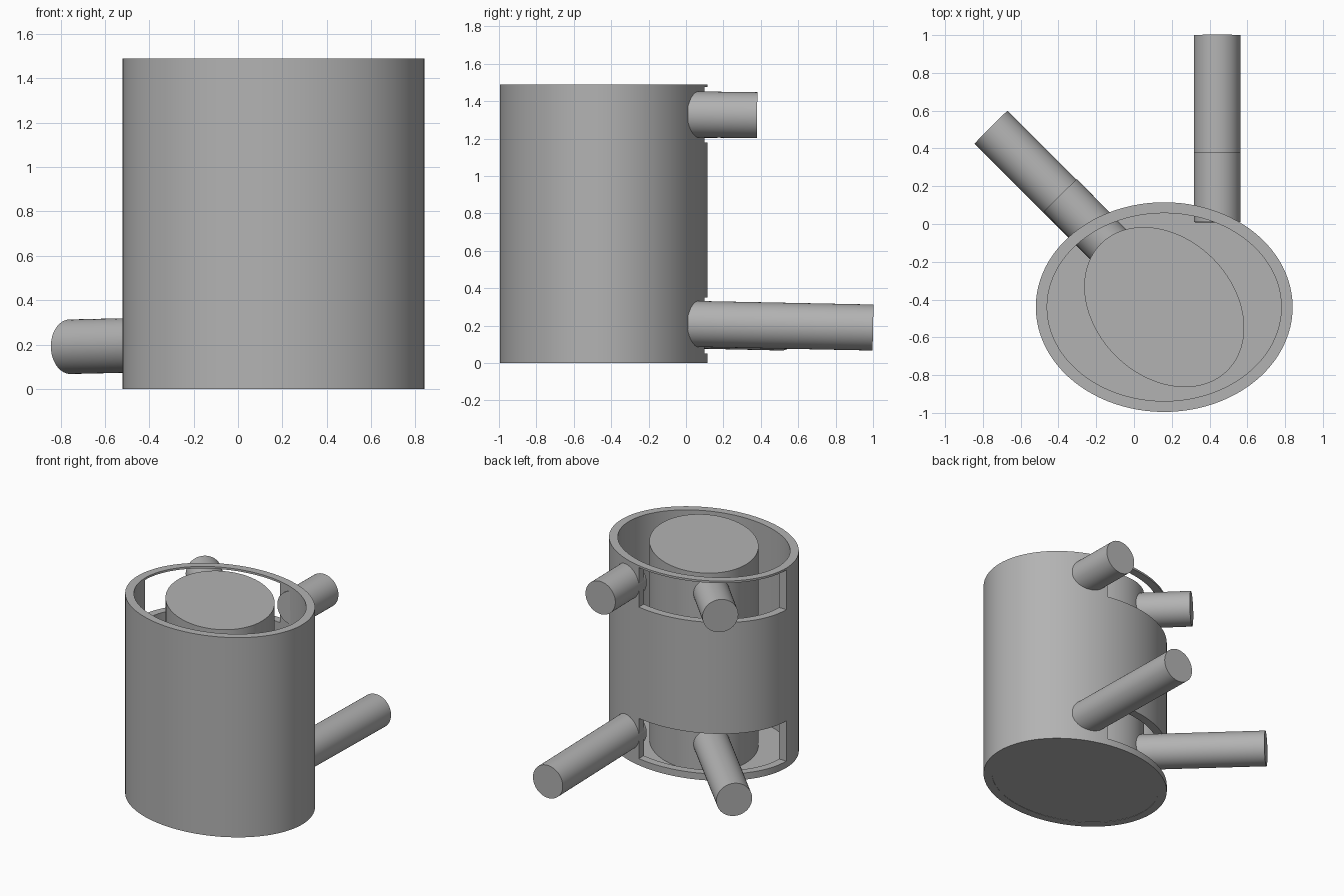
import bpy, bmesh, math
from mathutils import Matrix, Vector

cube = bpy.data.objects.get("Cube")
if cube:
    bpy.data.objects.remove(cube, do_unlink=True)

GREY = (0.45, 0.45, 0.45, 1)
grey = bpy.data.materials.new("plain_grey")
grey.use_nodes = True
grey.diffuse_color = GREY
grey.node_tree.nodes["Principled BSDF"].inputs["Base Color"].default_value = GREY

CENTRE = Vector((0.16, -0.44, 0))
HEIGHT = 1.49
SIDES = 96


def make_object(name, bm):
    bmesh.ops.recalc_face_normals(bm, faces=bm.faces)
    mesh = bpy.data.meshes.new(name)
    bm.to_mesh(mesh)
    bm.free()
    mesh.materials.append(grey)
    obj = bpy.data.objects.new(name, mesh)
    bpy.context.collection.objects.link(obj)
    return obj


def smooth(obj):
    bpy.ops.object.select_all(action="DESELECT")
    obj.select_set(True)
    bpy.context.view_layer.objects.active = obj
    bpy.ops.object.shade_smooth_by_angle(angle=math.radians(30))


def ellipse_loop(bm, rx, ry, z):
    angles = [2 * math.pi * i / SIDES for i in range(SIDES)]
    return [bm.verts.new(CENTRE + Vector((rx * math.cos(a), ry * math.sin(a), z)))
            for a in angles]


def bridge(bm, first, second):
    for i in range(SIDES):
        j = (i + 1) % SIDES
        bm.faces.new((first[i], first[j], second[j], second[i]))


def elliptic_solid(name, rx, ry, z0, z1, turn=0):
    bm = bmesh.new()
    low, high = (ellipse_loop(bm, rx, ry, z) for z in (z0, z1))
    bridge(bm, low, high)
    bm.faces.new(low)
    bm.faces.new(high)
    bmesh.ops.rotate(bm, verts=bm.verts, cent=CENTRE,
                     matrix=Matrix.Rotation(math.radians(turn), 3, "Z"))
    obj = make_object(name, bm)
    smooth(obj)


def pipe(name, start, end, radius=0.123):
    start, end = Vector(start), Vector(end)
    axis = end - start
    place = Matrix.Translation((start + end) / 2) @ axis.to_track_quat("Z", "Y").to_matrix().to_4x4()
    bm = bmesh.new()
    bmesh.ops.create_cone(bm, cap_ends=True, segments=48, radius1=radius,
                          radius2=radius, depth=axis.length, matrix=place)
    smooth(make_object(name, bm))


def box(name, low, high):
    low, high = Vector(low), Vector(high)
    place = Matrix.Translation((low + high) / 2) @ Matrix.Diagonal((*(high - low), 1))
    bm = bmesh.new()
    bmesh.ops.create_cube(bm, size=1, matrix=place)
    return make_object(name, bm)


# Hollow elliptical shell
bm = bmesh.new()
loops = [ellipse_loop(bm, rx, ry, z) for rx, ry, z in
         ((0.68, 0.555, 0), (0.68, 0.555, HEIGHT), (0.62, 0.4975, HEIGHT), (0.62, 0.4975, 0))]
for k in range(4):
    bridge(bm, loops[k], loops[(k + 1) % 4])
shell = make_object("outer_shell", bm)

# Two openings through the back quarter of the shell
for name, z0, z1 in (("lower", 0.05, 0.35), ("upper", 1.18, 1.475)):
    cutter = box(name + "_opening_cutter", (-1, -0.44, z0), (0.32, 0.5, z1))
    cutter.hide_render = True
    cut = shell.modifiers.new(name + "_opening", "BOOLEAN")
    cut.operation, cut.solver, cut.object = "DIFFERENCE", "EXACT", cutter
    bpy.context.view_layer.objects.active = shell
    bpy.ops.object.modifier_apply(modifier=cut.name)
    bpy.data.objects.remove(cutter, do_unlink=True)
smooth(shell)

# Floor and the turned inner core
elliptic_solid("floor", 0.62, 0.4975, 0.002, 0.01)
elliptic_solid("inner_core", 0.475, 0.365, 0.006, HEIGHT, turn=-45)

# Straight pipes on the shell, diagonal pipes on the core
pipe("lower_straight_pipe", (0.44, 0.01, 0.21), (0.44, 1, 0.19))
pipe("upper_straight_pipe", (0.44, 0.01, 1.33), (0.44, 0.38, 1.325))
pipe("lower_diagonal_pipe", (-0.1, -0.145, 0.205), (-0.757, 0.512, 0.19))
pipe("upper_diagonal_pipe", (-0.1, -0.145, 1.33), (-0.39, 0.152, 1.325))
